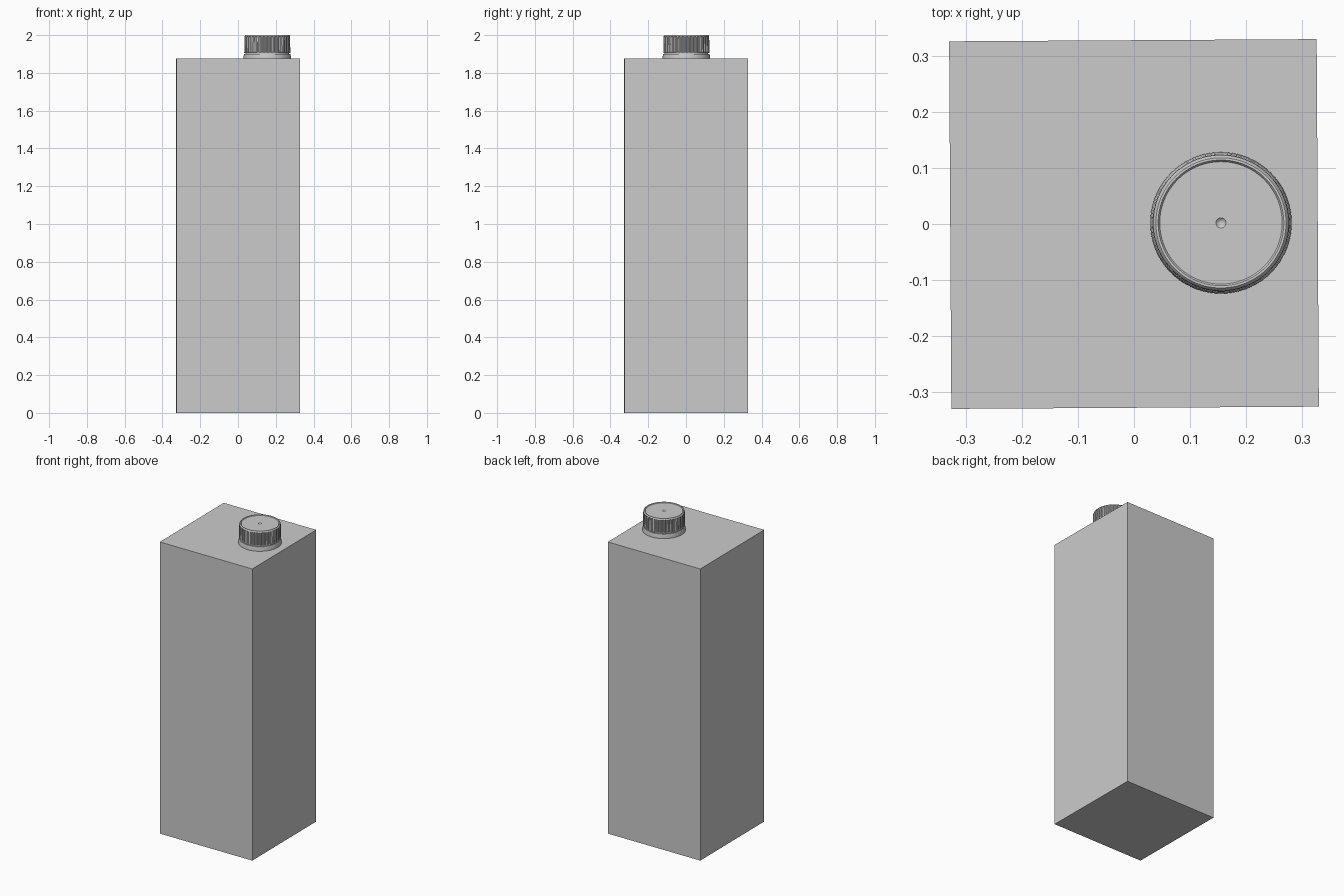
import bpy, bmesh, math

if "Cube" in bpy.data.objects:
    bpy.data.objects.remove(bpy.data.objects["Cube"])

TILT = 0.006               # slight twist of the whole pack about z
CX, CY = 0.155, 0.002      # cap centre
RIBS = 36


def finish(name, bm, loc=(0, 0, 0), smooth=None):
    bmesh.ops.recalc_face_normals(bm, faces=bm.faces)
    mesh = bpy.data.meshes.new(name)
    bm.to_mesh(mesh)
    bm.free()
    ob = bpy.data.objects.new(name, mesh)
    bpy.context.collection.objects.link(ob)
    ob.location = loc
    ob.rotation_euler.z = TILT
    if smooth:
        bpy.ops.object.select_all(action='DESELECT')
        ob.select_set(True)
        bpy.context.view_layer.objects.active = ob
        bpy.ops.object.shade_smooth_by_angle(angle=math.radians(smooth))
    return ob


def stack(name, rings, segs, loc, smooth=30):
    """Skin rings of (radius, z, groove depth) and close both ends."""
    bm = bmesh.new()
    loops = []
    for r, z, groove in rings:
        loop = []
        for i in range(segs):
            a = 2 * math.pi * i / segs
            rr = r - (groove if i % 4 in (0, 1) else 0)
            loop.append(bm.verts.new((rr * math.cos(a), rr * math.sin(a), z)))
        loops.append(loop)
    for lo, hi in zip(loops, loops[1:]):
        for i in range(segs):
            j = (i + 1) % segs
            bm.faces.new((lo[i], lo[j], hi[j], hi[i]))
    bm.faces.new(loops[0][::-1])
    bm.faces.new(loops[-1])
    return finish(name, bm, loc, smooth)


# Carton body: plain square block
bm = bmesh.new()
bmesh.ops.create_cube(bm, size=1)
bmesh.ops.scale(bm, vec=(0.655, 0.655, 1.875), verts=bm.verts)
finish("carton_body", bm, (0, 0, 0.9375))

# Tamper ring at the foot of the cap
stack("tamper_ring", [(0.126, 1.873, 0), (0.126, 1.884, 0), (0.123, 1.899, 0),
                      (0.121, 1.901, 0), (0.113, 1.901, 0)], 72, (CX, CY, 0))

# Neck seen in the thin gap between ring and cap
stack("neck", [(0.115, 1.89, 0), (0.115, 1.91, 0)], 72, (CX, CY, 0))

# Ribbed screw cap with rim, shallow recessed top and centre dimple
G = 0.005
stack("screw_cap", [(0.116, 1.904, 0), (0.122, 1.905, 0), (0.122, 1.909, 0),
                    (0.122, 1.911, G), (0.121, 1.989, G), (0.121, 1.992, 0),
                    (0.119, 1.997, 0), (0.116, 2.0, 0), (0.112, 2.0, 0),
                    (0.109, 1.996, 0), (0.009, 1.996, 0), (0.006, 1.993, 0),
                    (0.003, 1.9915, 0)], RIBS * 4, (CX, CY, 0))
